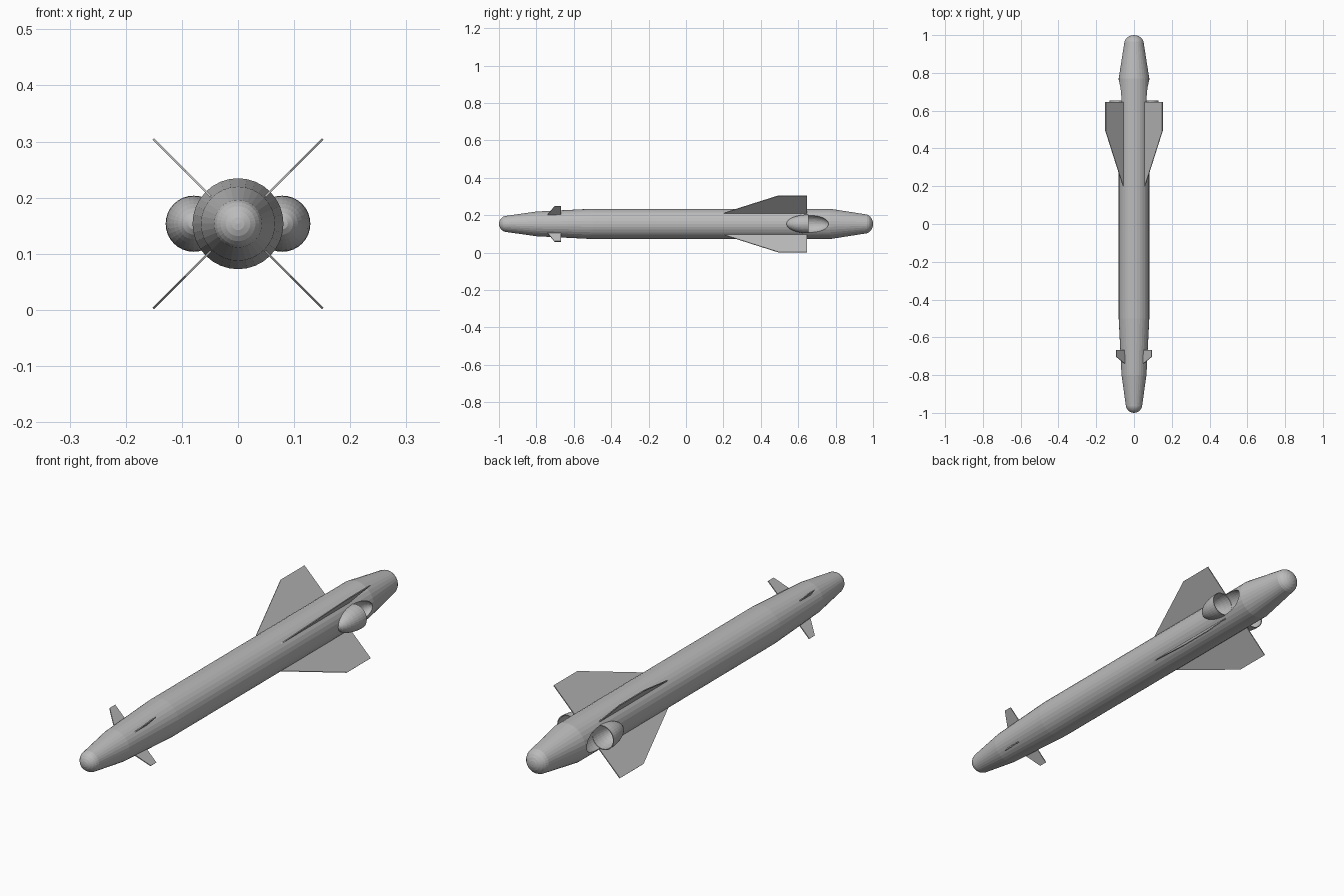
import bpy, bmesh, math
from mathutils import Matrix, Vector

if "Cube" in bpy.data.objects:
    bpy.data.objects.remove(bpy.data.objects["Cube"])

CZ = 0.1535          # height of the body axis
SIDES = 32

grey = bpy.data.materials.new("plain_grey")
grey.diffuse_color = (0.5, 0.5, 0.5, 1)
grey.use_nodes = True
grey.node_tree.nodes["Principled BSDF"].inputs["Base Color"].default_value = grey.diffuse_color


def finish(name, bm):
    bmesh.ops.recalc_face_normals(bm, faces=bm.faces)
    me = bpy.data.meshes.new(name)
    bm.to_mesh(me)
    bm.free()
    me.materials.append(grey)
    ob = bpy.data.objects.new(name, me)
    bpy.context.collection.objects.link(ob)
    return ob


def lathe(name, profile, cx=0.0, sides=SIDES):
    """Revolve (y, radius) points around a lengthwise axis at x=cx."""
    bm = bmesh.new()
    vs = [bm.verts.new((cx, y, CZ + r)) for y, r in profile]
    edges = [bm.edges.new(p) for p in zip(vs, vs[1:])]
    bmesh.ops.spin(bm, geom=vs + edges, cent=(cx, 0, CZ), axis=(0, 1, 0),
                   angle=math.tau, steps=sides, use_merge=False)
    bmesh.ops.remove_doubles(bm, verts=bm.verts, dist=1e-5)
    return finish(name, bm)


def arc(y, ly, r, a0, a1, n=8):
    """Elliptical arc of (y, radius) points, angles in degrees."""
    out = []
    for i in range(n + 1):
        a = math.radians(a0 + (a1 - a0) * i / n)
        out.append((y + ly * math.cos(a), max(0.0, r * math.sin(a))))
    return out


def fin(name, outline, angle, thick=0.004):
    """Thin plate from (y, distance from axis) points, rolled about the axis."""
    bm = bmesh.new()
    bottom = bm.faces.new([bm.verts.new((-thick / 2, y, r)) for y, r in outline])
    top = bmesh.ops.extrude_face_region(bm, geom=[bottom])
    bmesh.ops.translate(bm, vec=(thick, 0, 0),
                        verts=[v for v in top["geom"] if isinstance(v, bmesh.types.BMVert)])
    bm.transform(Matrix.Translation(Vector((0, 0, CZ))) @ Matrix.Rotation(angle, 4, 'Y'))
    return finish(name, bm)


# Main body: rounded nose, two-stage taper, tube, tapered rounded tail
body = lathe("body",
             arc(-0.955, 0.045, 0.044, 180, 90, 6)
             + [(-0.8, 0.066), (-0.5, 0.081), (0.77, 0.081)]
             + arc(0.955, 0.045, 0.052, 90, 0, 6))

# Side exhausts: open cups half sunk in the body, with a scooped hollow behind
for side, label in ((-1, "left"), (1, "right")):
    cx = side * 0.079
    cutter = lathe("hollow_cutter", arc(0.655, 0.107, 0.048, 180, 0, 16), cx)
    cutter.hide_render = True
    mod = body.modifiers.new("hollow", 'BOOLEAN')
    mod.object, mod.operation, mod.solver = cutter, 'DIFFERENCE', 'EXACT'
    bpy.context.view_layer.objects.active = body
    bpy.ops.object.modifier_apply(modifier=mod.name)
    bpy.data.objects.remove(cutter)
    lathe(label + "_exhaust_cup",
          arc(0.655, 0.118, 0.05, 180, 90) + arc(0.655, 0.106, 0.0465, 90, 180), cx)

# Four rear wings and four small nose fins in an X layout
wing = [(0.185, 0.075), (0.494, 0.2135), (0.647, 0.2135), (0.647, 0.075)]
nose_fin = [(-0.745, 0.06), (-0.703, 0.133), (-0.668, 0.133), (-0.668, 0.06)]
for i in range(4):
    roll = math.radians(45 + 90 * i)
    fin(f"rear_wing_{i + 1}", wing, roll)
    fin(f"nose_fin_{i + 1}", nose_fin, roll)
